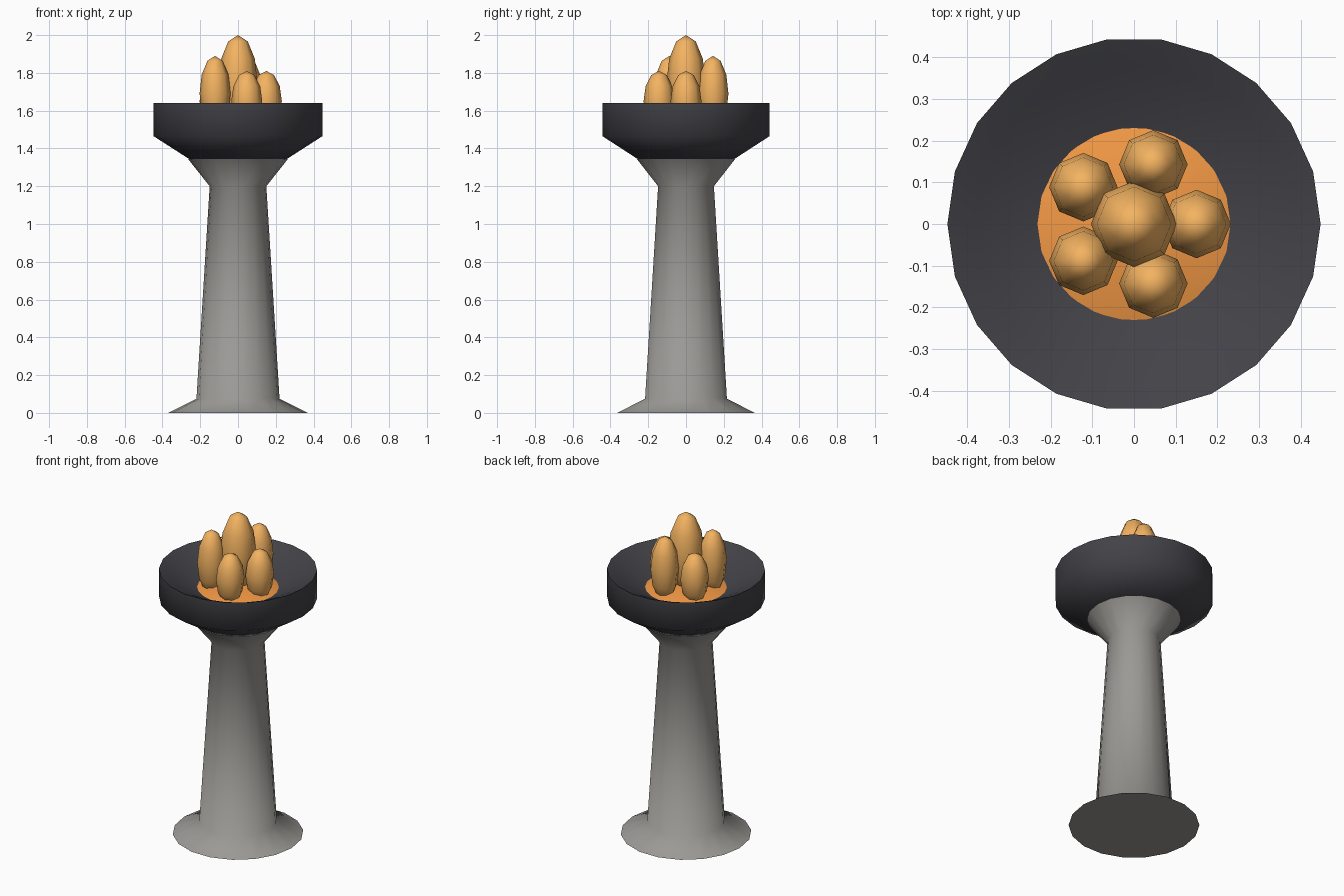
import bpy, bmesh, math

if "Cube" in bpy.data.objects:
    bpy.data.objects.remove(bpy.data.objects["Cube"])


def finish(bm, name, color=None, angle=40):
    me = bpy.data.meshes.new(name)
    bmesh.ops.recalc_face_normals(bm, faces=bm.faces)
    bm.to_mesh(me)
    bm.free()
    ob = bpy.data.objects.new(name, me)
    bpy.context.collection.objects.link(ob)
    if color:
        mat = bpy.data.materials.get(str(color)) or bpy.data.materials.new(str(color))
        mat.diffuse_color = (*color, 1)
        mat.use_nodes = True
        mat.node_tree.nodes["Principled BSDF"].inputs["Base Color"].default_value = mat.diffuse_color
        me.materials.append(mat)
    bpy.ops.object.select_all(action='DESELECT')
    ob.select_set(True)
    bpy.context.view_layer.objects.active = ob
    bpy.ops.object.shade_smooth_by_angle(angle=math.radians(angle))
    return ob


def lathe(name, profile, sides, color=None, angle=40):
    """Spin an (r, z) profile around z; both ends sit on the axis."""
    bm = bmesh.new()
    rings = []
    for r, z in profile:
        if r == 0:
            rings.append([bm.verts.new((0, 0, z))] * sides)
        else:
            rings.append([bm.verts.new((r * math.cos(2 * math.pi * i / sides),
                                        r * math.sin(2 * math.pi * i / sides), z))
                          for i in range(sides)])
    for a, b in zip(rings, rings[1:]):
        for i in range(sides):
            j = (i + 1) % sides
            bm.faces.new(list(dict.fromkeys((a[i], a[j], b[j], b[i]))))
    return finish(bm, name, color, angle)


DARK = (0.055, 0.055, 0.065)
EMBER = (0.9, 0.32, 0.06)
FLAME = (0.9, 0.45, 0.12)

# stone pedestal with flared foot and capital
lathe("pedestal", [(0, 0), (0.37, 0), (0.22, 0.075), (0.15, 1.2),
                   (0.265, 1.345), (0, 1.345)], 18, (0.33, 0.32, 0.3), 70)

# dark fire bowl
lathe("fire_bowl", [(0, 1.345), (0.26, 1.345), (0.447, 1.465), (0.447, 1.64),
                    (0.38, 1.61), (0.23, 1.53), (0, 1.5)], 22, DARK, 70)

# glowing ember bed
lathe("ember_bed", [(0, 1.5), (0.234, 1.53), (0.14, 1.555), (0, 1.565)], 20, EMBER, 60)


# flames: one large in the middle, five around it alternating in height
def flame(name, x, y, radius, bottom, top):
    ob = lathe(name, [(0 if k in (0, 6) else radius * math.sin(math.pi * k / 6),
                       -math.cos(math.pi * k / 6) * (top - bottom) / 2)
                      for k in range(7)], 8, FLAME, 60)
    ob.location = (x, y, (top + bottom) / 2)


flame("centre_flame", 0, 0, 0.103, 1.5, 2.0)
for i in range(5):
    a = 2 * math.pi * i / 5
    flame(f"side_flame_{i + 1}", 0.15 * math.cos(a), 0.15 * math.sin(a), 0.082,
          1.49, 1.89 if i % 2 else 1.81)
